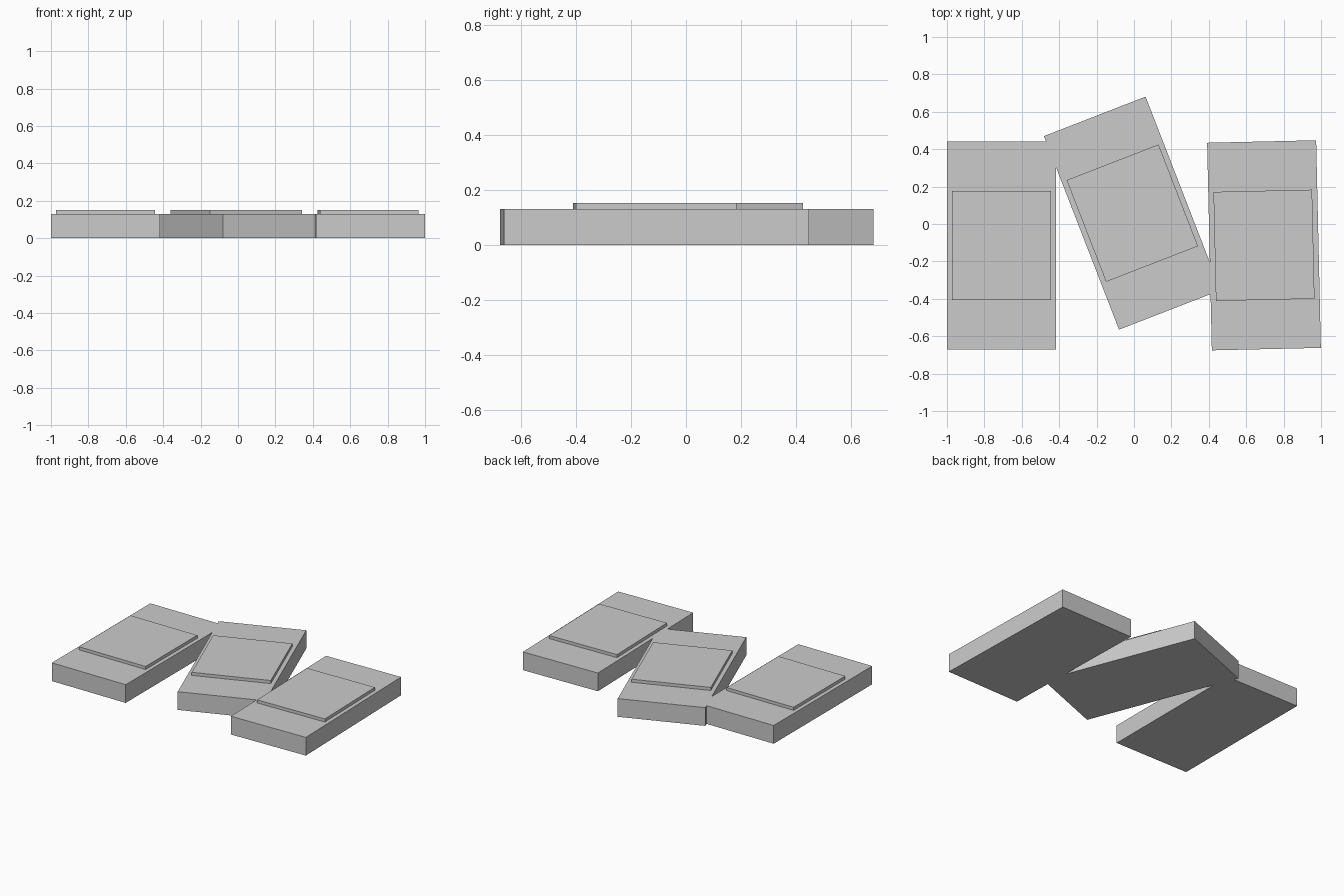
import bpy, math
from mathutils import Matrix

if "Cube" in bpy.data.objects:
    bpy.data.objects.remove(bpy.data.objects["Cube"])

grey = bpy.data.materials.new("plain grey")
grey.diffuse_color = (0.6, 0.6, 0.6, 1)
grey.use_nodes = True
grey.node_tree.nodes["Principled BSDF"].inputs["Base Color"].default_value = grey.diffuse_color

W, L, H = 0.583, 1.11, 0.13          # slab size
PW, PL, PH = 0.527, 0.583, 0.022     # raised plate size


def box(name, x, y, z0, size, angle):
    bpy.ops.mesh.primitive_cube_add(size=1)
    ob = bpy.context.object
    ob.name = name
    sx, sy, sz = size
    ob.data.transform(Matrix.Diagonal((sx, sy, sz, 1)))
    ob.location = (x, y, z0 + sz / 2)
    ob.rotation_euler.z = math.radians(angle)
    ob.data.materials.append(grey)


# Three flat slabs side by side, each with a centred raised plate on top
for label, x, y, angle in (("left", -0.7085, -0.115, 0),
                           ("middle", -0.009, 0.058, 21.2),
                           ("right", 0.695, -0.114, -178.7)):
    box(label + "_slab", x, y, 0, (W, L, H), angle)
    box(label + "_plate", x, y, H, (PW, PL, PH), angle)
